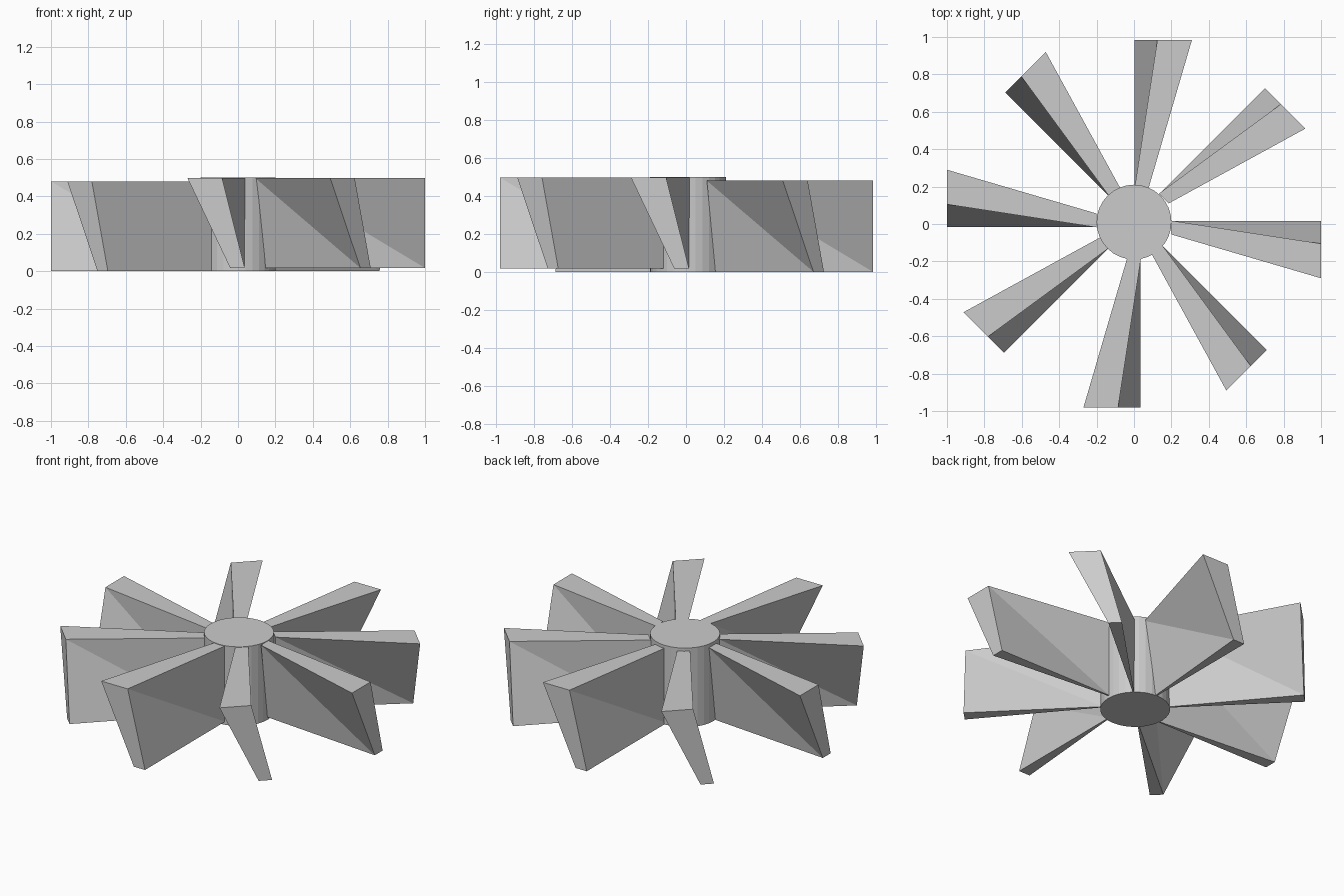
import bpy, bmesh
from math import pi
from mathutils import Matrix, Vector

if "Cube" in bpy.data.objects:
    bpy.data.objects.remove(bpy.data.objects["Cube"])

# Hub
bpy.ops.mesh.primitive_cylinder_add(vertices=32, radius=0.2, depth=0.5,
                                    location=(0, 0.01, 0.25))
bpy.context.object.name = "hub"


def blade(index, dx, dy, base):
    """Twisted, flaring blade along +x, turned to its place around the hub."""
    bm = bmesh.new()

    def station(x, bottom, top):
        # low inner, low outer, high outer, high inner
        pts = [(x, bottom[0], 0), (x, bottom[1], 0), (x, top[1], 0.48), (x, top[0], 0.48)]
        return [bm.verts.new(p) for p in pts]

    r = station(0.2, (0.008, 0.016), (-0.056, 0.018))
    t = station(1.0, (-0.062, 0.016), (-0.29, -0.105))
    bm.faces.new(r)
    bm.faces.new(t)
    bm.faces.new((r[0], r[1], t[1], t[0]))      # underside
    bm.faces.new((r[3], r[2], t[2], t[3]))      # top
    # warped sides, split along the long diagonals
    bm.faces.new((r[3], t[3], t[0]))
    bm.faces.new((r[3], t[0], r[0]))
    bm.faces.new((r[2], t[2], r[1]))
    bm.faces.new((t[2], t[1], r[1]))
    bmesh.ops.recalc_face_normals(bm, faces=bm.faces)

    place = Matrix.Translation(Vector((dx, dy, base))) @ Matrix.Rotation(index * pi / 4, 4, 'Z')
    bm.transform(place)
    mesh = bpy.data.meshes.new(f"blade_{index + 1}")
    bm.to_mesh(mesh)
    bm.free()
    bpy.context.collection.objects.link(bpy.data.objects.new(mesh.name, mesh))


# Eight blades, each slightly off the hub centre (shift x, shift y, height)
shifts = [(0, 0, 0.017), (0.004, 0.008, 0), (0.02, -0.015, 0), (0.03, 0.008, 0),
          (0, 0, 0), (0, 0.03, 0), (0.02, 0.02, 0.017), (-0.009, 0.023, 0.017)]
for i, (dx, dy, base) in enumerate(shifts):
    blade(i, dx, dy, base)
